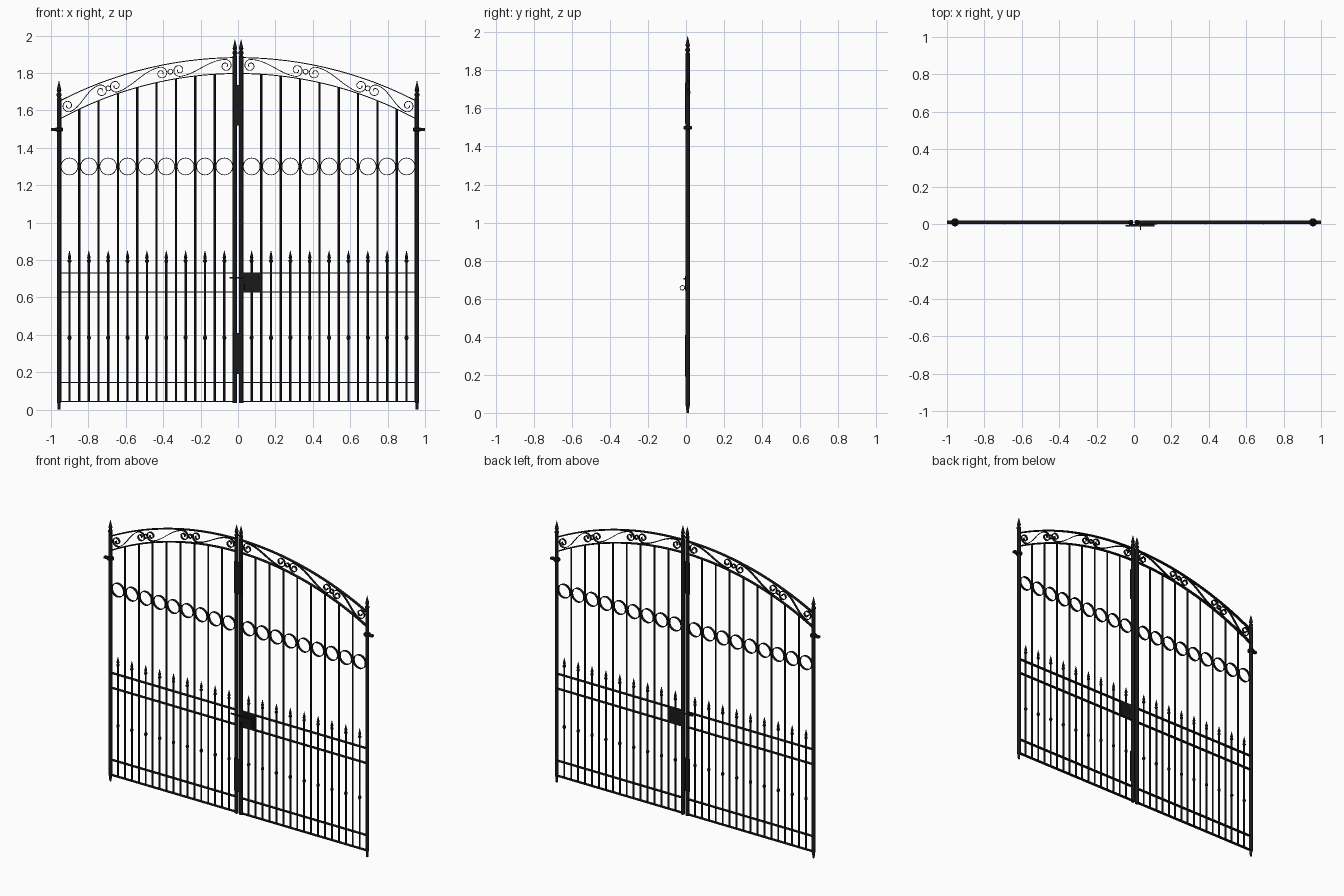
import bpy, bmesh
from math import sin, cos, pi, sqrt, asin
from mathutils import Matrix, Vector

if "Cube" in bpy.data.objects:
    bpy.data.objects.remove(bpy.data.objects["Cube"])

iron = bpy.data.materials.new("black iron")
iron.use_nodes = True
COLOUR = (0.01, 0.01, 0.01, 1)
iron.diffuse_color = COLOUR
iron.node_tree.nodes["Principled BSDF"].inputs["Base Color"].default_value = COLOUR

Y = 0.009                      # centre plane of the gate
POST, STILE = 0.957, 0.0165    # outer post and meeting stile positions
ARC_Z, ARC_R, ARC_HALF = -0.1905, 2.03, 0.0425


def finish(name, bm):
    bmesh.ops.recalc_face_normals(bm, faces=bm.faces)
    mesh = bpy.data.meshes.new(name)
    bm.to_mesh(mesh)
    bm.free()
    mesh.materials.append(iron)
    ob = bpy.data.objects.new(name, mesh)
    bpy.context.collection.objects.link(ob)
    bpy.ops.object.select_all(action='DESELECT')
    ob.select_set(True)
    bpy.context.view_layer.objects.active = ob
    bpy.ops.object.shade_smooth_by_angle()


def box(bm, x0, x1, y0, y1, z0, z1):
    centre = Vector((x0 + x1, y0 + y1, z0 + z1)) / 2
    size = Matrix.Diagonal((abs(x1 - x0), y1 - y0, z1 - z0, 1))
    bmesh.ops.create_cube(bm, size=1, matrix=Matrix.Translation(centre) @ size)


def lathe(bm, x, profile, n=10):
    """Turn a list of (radius, z) about a vertical line at x."""
    rings = [[bm.verts.new((x + r * cos(2 * pi * i / n), Y + r * sin(2 * pi * i / n), z))
              for i in range(n)] for r, z in profile]
    for a, b in zip(rings, rings[1:]):
        for i in range(n):
            j = (i + 1) % n
            bm.faces.new((a[i], a[j], b[j], b[i]))
    bm.faces.new(rings[0])
    bm.faces.new(rings[-1])


def strip(bm, path, thick=0.005, depth=0.02, closed=False, place=None):
    """Flat bar bent along a path of (x, z), standing on edge across y."""
    place = place or (lambda x, y, z: (x, Y + y, z))
    n, rows = len(path), []
    for i, (x, z) in enumerate(path):
        a = path[i - 1] if closed or i else path[i]
        b = path[(i + 1) % n] if closed or i < n - 1 else path[i]
        t = Vector((b[0] - a[0], b[1] - a[1])).normalized() * thick / 2
        rows.append([bm.verts.new(place(x - s * t.y, d * depth / 2, z + s * t.x))
                     for s, d in ((1, -1), (1, 1), (-1, 1), (-1, -1))])
    for i in range(n if closed else n - 1):
        a, b = rows[i], rows[(i + 1) % n]
        for k in range(4):
            m = (k + 1) % 4
            bm.faces.new((a[k], a[m], b[m], b[k]))
    if not closed:
        bm.faces.new(rows[0])
        bm.faces.new(rows[-1])


def circle(x, z, r, n=28):
    return [(x + r * cos(2 * pi * i / n), z + r * sin(2 * pi * i / n)) for i in range(n)]


def on_arch(s, n):
    """Arc length s and offset n from the middle of the arch band."""
    a = s / ARC_R
    return (ARC_R + n) * sin(a), ARC_Z + (ARC_R + n) * cos(a)


def arc_pos(x):
    return ARC_R * asin(x / ARC_R)


def spear(z, r, height):
    """Collar and pointed head on top of a bar."""
    return [(r * 0.6, z), (r, z + height * 0.1), (r, z + height * 0.2),
            (r * 0.55, z + height * 0.28), (r * 0.9, z + height * 0.42),
            (r * 0.45, z + height * 0.72), (0.0005, z + height)]


def s_scroll(x0, x1, r=0.034, turns=1.35):
    a, b = arc_pos(x0), arc_pos(x1)
    steps = 40
    curl = []
    for i in range(steps + 1):
        t = i / steps
        ang = pi / 2 + 2 * pi * turns * (1 - t)
        curl.append((0.008 + (r - 0.008) * t, ang))
    start = [(a + q * cos(p), q * sin(p)) for q, p in curl]
    end = [(b - q * cos(p), -q * sin(p)) for q, p in reversed(curl)]
    middle = [(a + (b - a) * t, r * cos(pi * t)) for t in [k / 16 for k in range(1, 16)]]
    return [on_arch(*p) for p in start + middle + end]


# Outer posts with foot pins and spear heads
for side, name in ((-1, "right"), (1, "left")):
    bm = bmesh.new()
    lathe(bm, side * POST, [(0.007, 0), (0.009, 0.035), (0.012, 0.04), (0.012, 1.67)]
          + spear(1.67, 0.014, 0.09), 14)
    finish(name + "_outer_post", bm)

    # Meeting stile
    bm = bmesh.new()
    lathe(bm, side * STILE, [(0.012, 0.035), (0.012, 1.89)] + spear(1.895, 0.0135, 0.085), 14)
    finish(name + "_meeting_stile", bm)

    # Hinge collar and wall pin
    bm = bmesh.new()
    lathe(bm, side * POST, [(0.018, 1.488), (0.022, 1.492), (0.022, 1.504), (0.018, 1.508)], 16)
    box(bm, side * POST, side, Y - 0.01, Y + 0.01, 1.491, 1.505)
    finish(name + "_hinge", bm)

    # Horizontal rails
    bm = bmesh.new()
    for z in (0.043, 0.145, 0.63, 0.73):
        box(bm, side * STILE, side * POST, Y - 0.01, Y + 0.01, z - 0.0025, z + 0.0025)
    finish(name + "_rails", bm)

    # Arched top rails
    bm = bmesh.new()
    for off in (-ARC_HALF, ARC_HALF):
        ends = [asin(x / (ARC_R + off)) * ARC_R for x in (STILE, POST)]
        pts = [on_arch(ends[0] + (ends[1] - ends[0]) * i / 32, off) for i in range(33)]
        strip(bm, [(side * x, z) for x, z in pts], 0.005, 0.02)
    finish(name + "_arched_rails", bm)

    # Scrollwork between the arched rails
    bm = bmesh.new()
    for x0, x1 in ((0.066, 0.314), (0.41, 0.654), (0.732, 0.908)):
        strip(bm, [(side * x, z) for x, z in s_scroll(x0, x1)], 0.004, 0.014)
    for x in (0.362, 0.693):
        cx, cz = on_arch(arc_pos(x), 0)
        strip(bm, circle(side * cx, cz, 0.013, 16), 0.004, 0.014, True)
    finish(name + "_scrolls", bm)

    # Tall bars, short spear bars and the row of rings
    tall, short, rings = bmesh.new(), bmesh.new(), bmesh.new()
    inner = ARC_R - ARC_HALF
    for i in range(9):
        x = side * (0.073 + 0.1035 * i)
        strip(rings, circle(x, 1.3, 0.045), 0.004, 0.016, True)
        lathe(short, x, [(0.006, 0.045), (0.006, 0.372), (0.0105, 0.381), (0.0105, 0.389),
                         (0.006, 0.398), (0.006, 0.785)] + spear(0.785, 0.0105, 0.067), 8)
        if i < 8:
            x += side * 0.05175
            lathe(tall, x, [(0.006, 0.045), (0.006, ARC_Z + sqrt(inner ** 2 - x ** 2))], 8)
    finish(name + "_tall_bars", tall)
    finish(name + "_spear_bars", short)
    finish(name + "_rings", rings)

# Cover plates over the meeting gap
for name, z0, z1 in (("upper", 1.52, 1.735), ("lower", 0.19, 0.41)):
    bm = bmesh.new()
    box(bm, -0.026, 0.026, Y - 0.015, Y - 0.01, z0, z1)
    finish(name + "_cover_plate", bm)

# Lock case, sliding bolt and pull ring
bm = bmesh.new()
box(bm, 0.016, 0.122, Y - 0.011, Y + 0.01, 0.63, 0.732)
box(bm, 0.03, 0.11, Y - 0.015, Y - 0.01, 0.642, 0.72)
finish("lock_case", bm)

bm = bmesh.new()
box(bm, -0.045, 0.11, Y - 0.022, Y - 0.014, 0.701, 0.709)
finish("lock_bolt", bm)

bm = bmesh.new()
strip(bm, circle(-0.019, 0.657, 0.012, 20), 0.004, 0.007, True,
      lambda u, v, z: (0.035 + v, u, z))
finish("pull_ring", bm)
